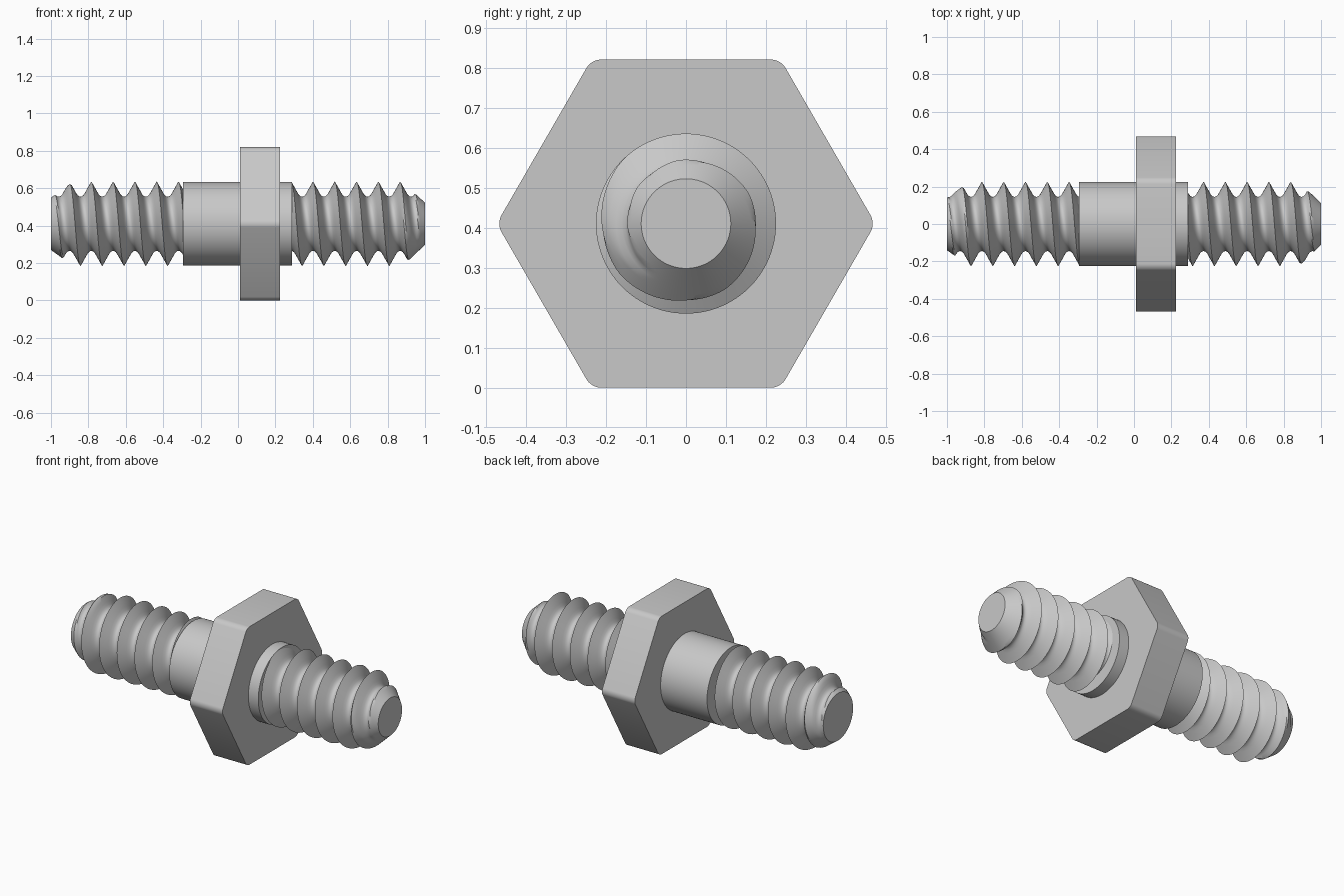
import bpy, bmesh
from math import sin, cos, pi, sqrt

cube = bpy.data.objects.get("Cube")
if cube:
    bpy.data.objects.remove(cube)

AXIS_Z = 0.41
PITCH = 0.1165
CREST, ROOT = 0.225, 0.145

steel = bpy.data.materials.new("plain_grey_steel")
grey = (0.58, 0.58, 0.58, 1)
steel.use_nodes = True
steel.diffuse_color = grey
steel.node_tree.nodes["Principled BSDF"].inputs["Base Color"].default_value = grey


def around(x, r, angle):
    """Point at a radius and angle about the long axis."""
    return (x, r * cos(angle), AXIS_Z + r * sin(angle))


def finish(name, bm):
    bmesh.ops.recalc_face_normals(bm, faces=bm.faces)
    mesh = bpy.data.meshes.new(name)
    bm.to_mesh(mesh)
    bm.free()
    mesh.materials.append(steel)
    obj = bpy.data.objects.new(name, mesh)
    bpy.context.collection.objects.link(obj)
    bpy.ops.object.select_all(action="DESELECT")
    obj.select_set(True)
    bpy.context.view_layer.objects.active = obj
    bpy.ops.object.shade_smooth_by_angle(angle=pi / 6)
    return obj


def prism(name, x0, x1, radius, sides, corner=0):
    bm = bmesh.new()
    rings = [[bm.verts.new(around(x, radius, 2 * pi * i / sides)) for i in range(sides)]
             for x in (x0, x1)]
    for ring in rings:
        bm.faces.new(ring)
    long_edges = []
    for i in range(sides):
        j = (i + 1) % sides
        bm.faces.new((rings[0][i], rings[0][j], rings[1][j], rings[1][i]))
        long_edges.append(bm.edges.get((rings[0][i], rings[1][i])))
    if corner:
        bmesh.ops.bevel(bm, geom=long_edges, offset=corner, segments=5,
                        profile=0.5, affect="EDGES")
    return finish(name, bm)


def thread_radius(d):
    """Radius at a distance along the axis from the nearest crest."""
    half = PITCH / 2
    bend = 0.036
    if d < bend:
        return CREST - (CREST - 0.16) * d / bend
    t = (half - d) / (half - bend)
    return ROOT + (0.16 - ROOT) * t * t


def threaded_rod(name, x0, x1, crest_x, tip_x, tip_radius, slope, segs=96):
    """Right-handed helical thread with a coned tip, clipped to x0..x1."""
    steps = [0, 0.08, 0.16, 0.24, 0.31, 0.37, 0.43, 0.5]
    steps += [1 - s for s in reversed(steps[1:-1])]
    first = int((x0 - crest_x) // PITCH) - 2
    last = int((x1 - crest_x) // PITCH) + 2
    turns = [n + s for n in range(first, last) for s in steps]
    bm = bmesh.new()
    columns = []
    for i in range(segs + 1):
        angle = 2 * pi * i / segs
        # the crest passes the top of the rod at crest_x
        start = crest_x + PITCH * (angle - pi / 2) / (2 * pi)
        column = []
        for t in turns:
            x = min(max(start + PITCH * t, x0), x1)
            d = (x - start) % PITCH
            r = thread_radius(min(d, PITCH - d))
            r = min(r, tip_radius + slope * abs(tip_x - x))
            column.append(bm.verts.new(around(x, r, angle)))
        columns.append(column)
    for a, b in zip(columns, columns[1:]):
        for k in range(len(turns) - 1):
            bm.faces.new((a[k], b[k], b[k + 1], a[k + 1]))
    bmesh.ops.remove_doubles(bm, verts=bm.verts, dist=0.0002)
    # close both flat ends
    bmesh.ops.holes_fill(bm, edges=[e for e in bm.edges if e.is_boundary], sides=0)
    return finish(name, bm)


# Hexagonal flange with softened corners
prism("hex_flange", 0.01, 0.225, AXIS_Z * 2 / sqrt(3), 6, corner=0.023)

# Plain round shoulders on both sides of the flange
prism("long_shoulder", -0.295, 0.01, 0.224, 96)
prism("short_shoulder", 0.225, 0.29, 0.224, 96)

# Threaded ends
threaded_rod("left_thread", 0.29, 1, 0.401, 1, 0.112, 0.95)
threaded_rod("right_thread", -1, -0.295, -0.784, -1, 0.14, 0.72)
